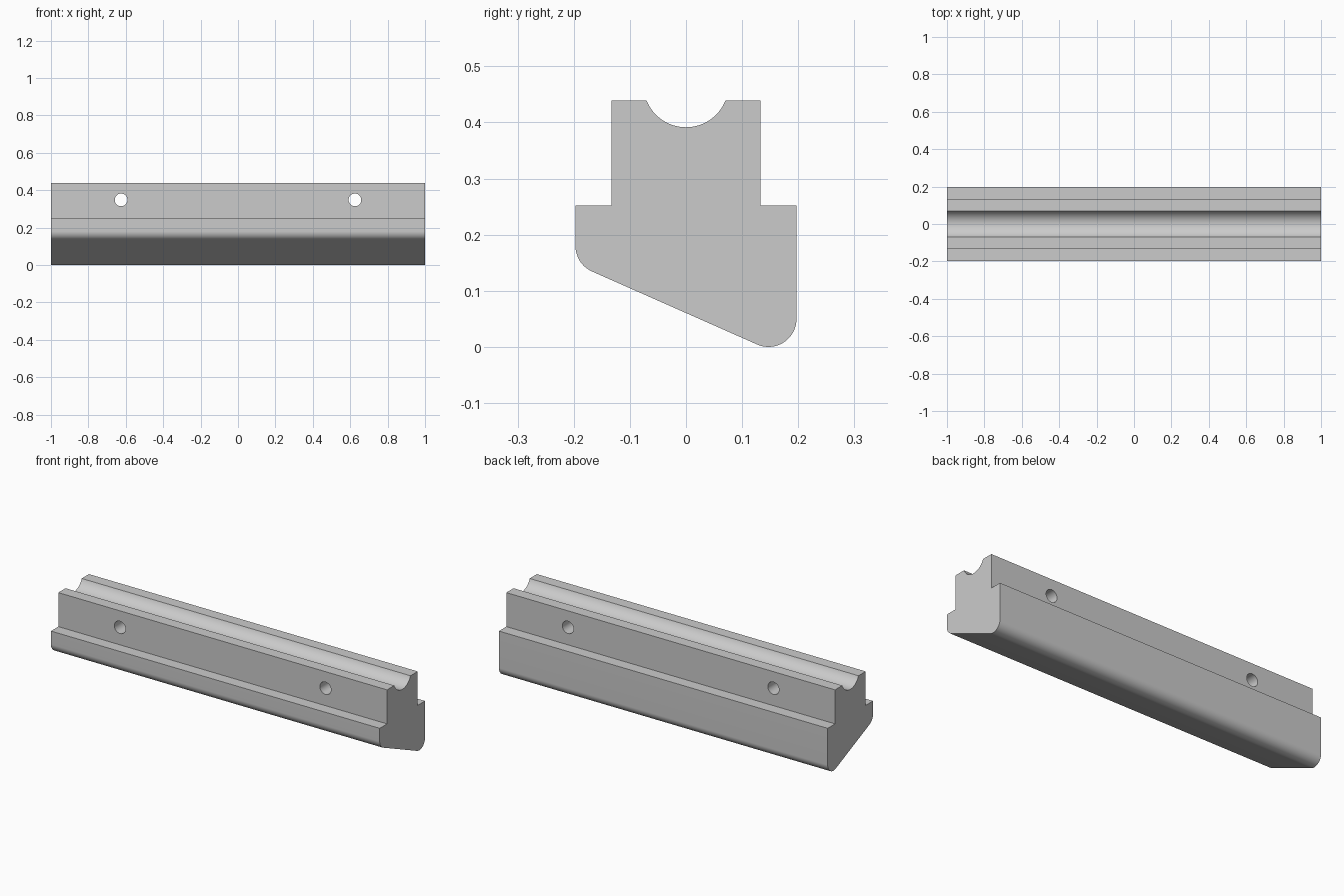
import bpy
import bmesh
import math

cube = bpy.data.objects.get("Cube")
if cube:
    bpy.data.objects.remove(cube, do_unlink=True)

grey = bpy.data.materials.new("plain grey")
grey.use_nodes = True
colour = (0.6, 0.6, 0.6, 1)
grey.diffuse_color = colour
grey.node_tree.nodes["Principled BSDF"].inputs["Base Color"].default_value = colour


def arc(cy, cz, radius, start, end, steps):
    """Points along an arc in the (y, z) plane, angles in degrees."""
    angles = [math.radians(start + (end - start) * i / steps) for i in range(steps + 1)]
    return [(cy + radius * math.cos(a), cz + radius * math.sin(a)) for a in angles]


# Cross-section: stepped rail with a sloping rounded underside and a top groove
half_base, half_neck, step, top = 0.197, 0.133, 0.252, 0.439
round_r, groove_r, groove_z = 0.05, 0.0756, 0.467
slope = 246
groove_end = math.degrees(math.asin((top - groove_z) / groove_r))

profile = arc(-half_base + round_r, 0.18, round_r, 180, slope, 16)
profile += arc(half_base - round_r, round_r, round_r, slope, 360, 24)
profile += [(half_base, step), (half_neck, step), (half_neck, top)]
profile += arc(0, groove_z, groove_r, groove_end, -180 - groove_end, 32)
profile += [(-half_neck, top), (-half_neck, step), (-half_base, step)]

# Rail body, extruded along its length
bm = bmesh.new()
end_face = bm.faces.new([bm.verts.new((-1, y, z)) for y, z in profile])
extruded = bmesh.ops.extrude_face_region(bm, geom=[end_face], use_keep_orig=True)
new_verts = [v for v in extruded["geom"] if isinstance(v, bmesh.types.BMVert)]
bmesh.ops.translate(bm, verts=new_verts, vec=(2, 0, 0))
bmesh.ops.recalc_face_normals(bm, faces=bm.faces)
mesh = bpy.data.meshes.new("grooved_rail")
bm.to_mesh(mesh)
bm.free()
mesh.materials.append(grey)
rail = bpy.data.objects.new("grooved_rail", mesh)
bpy.context.collection.objects.link(rail)

# Two mounting holes drilled through the neck
bpy.context.view_layer.objects.active = rail
for side in (-1, 1):
    bpy.ops.mesh.primitive_cylinder_add(
        vertices=32, radius=0.034, depth=0.6,
        location=(side * 0.625, 0, 0.348), rotation=(math.pi / 2, 0, 0))
    drill = bpy.context.object
    drill.name = "hole_cutter"
    drill.hide_render = True
    drill.data.materials.append(grey)
    cut = rail.modifiers.new("hole", "BOOLEAN")
    cut.operation = "DIFFERENCE"
    cut.solver = "EXACT"
    cut.object = drill
    bpy.context.view_layer.objects.active = rail
    bpy.ops.object.modifier_apply(modifier=cut.name)
    bpy.data.objects.remove(drill, do_unlink=True)

# Smooth curved faces, crisp edges
bpy.ops.object.select_all(action="DESELECT")
rail.select_set(True)
bpy.context.view_layer.objects.active = rail
bpy.ops.object.shade_smooth_by_angle(angle=math.radians(30))
